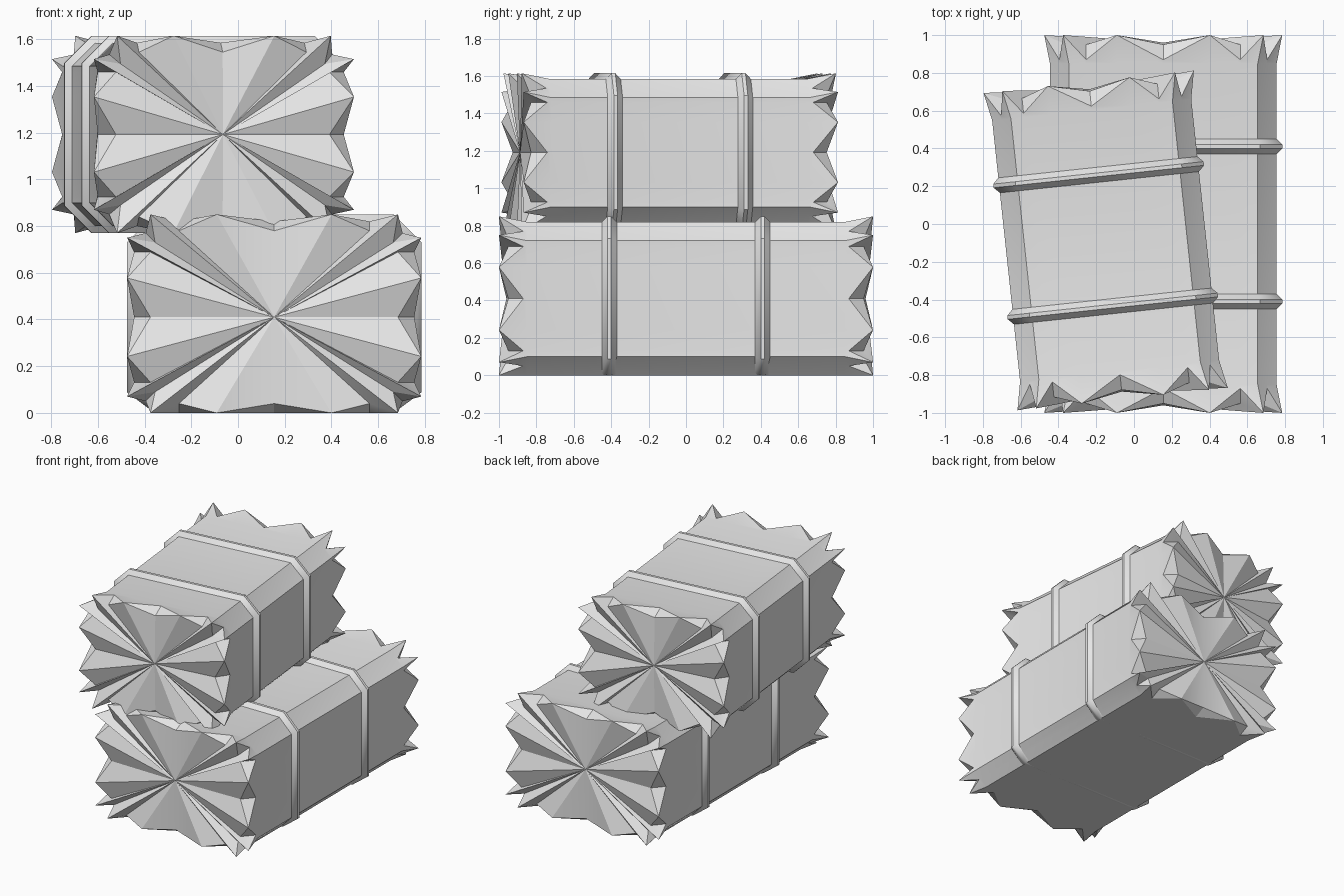
import bpy, bmesh, math
from mathutils import Vector, Matrix

cube = bpy.data.objects.get("Cube")
if cube:
    bpy.data.objects.remove(cube, do_unlink=True)

grey = bpy.data.materials.new("plain_grey")
grey.use_nodes = True
grey.diffuse_color = (0.8, 0.8, 0.8, 1)
grey.node_tree.nodes["Principled BSDF"].inputs["Base Color"].default_value = grey.diffuse_color

CHAMFER, RAISE = 0.1, 0.03


def finish(name, bm, matrix, angle):
    """Turn the bmesh into a shaded object resting on the ground."""
    bm.transform(matrix)
    for v in bm.verts:
        v.co.z = max(v.co.z, 0)
    bmesh.ops.recalc_face_normals(bm, faces=bm.faces)
    mesh = bpy.data.meshes.new(name)
    bm.to_mesh(mesh)
    bm.free()
    mesh.materials.append(grey)
    obj = bpy.data.objects.new(name, mesh)
    bpy.context.collection.objects.link(obj)
    bpy.ops.object.select_all(action='DESELECT')
    obj.select_set(True)
    bpy.context.view_layer.objects.active = obj
    bpy.ops.object.shade_smooth_by_angle(angle=math.radians(angle))


def bridge(bm, a, b):
    for i in range(len(a)):
        j = (i + 1) % len(a)
        bm.faces.new((a[i], a[j], b[j], b[i]))


def outline(hw, hh):
    """Chamfered rectangle as (point, tip point, notch point), tips on even places."""
    points = []
    for k in range(4):
        angle = k * math.pi / 2
        n = Vector((round(math.cos(angle)), round(math.sin(angle))))
        t = Vector((-n.y, n.x))
        dist, half = (hw, hh) if k % 2 == 0 else (hh, hw)
        inset = 0.07 if k % 2 == 0 else 0.04
        end = half - CHAMFER
        for f in (-end, -0.68 * half, -0.41 * half, 0, 0.41 * half, 0.68 * half, end):
            p = n * dist + t * f
            slide = math.copysign(0.03, f) if abs(f) == end else 0
            points.append((p, p + n * RAISE + t * slide, p - n * inset))
        p = n * (dist - CHAMFER / 2) + t * (half - CHAMFER / 2)
        points.append((p, p, p - (n + t) * 0.04))
    return points


def bale_body(name, hw, hl, hh, matrix):
    bm = bmesh.new()
    pts = outline(hw, hh)
    count = len(pts)
    body_rings = []
    for s in (-1, 1):
        def vert(p, y):
            return bm.verts.new((p.x, s * y, p.y))
        body = [vert(p, hl - 0.15) for p, _, _ in pts]
        rim = [vert(p, hl - 0.13) if i % 2 else vert(tip, hl)
               for i, (p, tip, _) in enumerate(pts)]
        cap = [vert(notch, hl - 0.05) if i % 2 else rim[i]
               for i, (_, _, notch) in enumerate(pts)]
        bridge(bm, body, rim)
        centre = bm.verts.new((0, s * (hl - 0.04), 0))
        for i in range(count):
            j = (i + 1) % count
            bm.faces.new((cap[i], cap[j], centre))
            # V-shaped cut between two ragged tips
            if i % 2:
                bm.faces.new((rim[i - 1], cap[i], rim[i]))
                bm.faces.new((cap[i], rim[j], rim[i]))
        body_rings.append(body)
    bridge(bm, *body_rings)
    finish(name, bm, matrix, 25)


def strap(name, hw, hh, y, matrix):
    """Ridged band wrapped round the bale."""
    bm = bmesh.new()
    rings = []
    for dy, lift in ((-0.045, -0.005), (-0.01, RAISE), (0.01, RAISE), (0.045, -0.005)):
        w, h, c = hw + lift, hh + lift, CHAMFER + lift * 0.59
        corners = [(w, c - h), (w, h - c), (w - c, h), (c - w, h),
                   (-w, h - c), (-w, c - h), (c - w, -h), (w - c, -h)]
        rings.append([bm.verts.new((x, y + dy, z)) for x, z in corners])
    for a, b in zip(rings, rings[1:]):
        bridge(bm, a, b)
    finish(name, bm, matrix, 44)


def bale(name, size, strap_y, location, turn):
    hw, hl, hh = size
    matrix = Matrix.Translation(location) @ Matrix.Rotation(math.radians(turn), 4, 'Z')
    bale_body(name + "_bale", hw, hl, hh, matrix)
    strap(name + "_front_strap", hw, hh, -strap_y, matrix)
    strap(name + "_back_strap", hw, hh, strap_y, matrix)


# Two stacked bales, the upper one smaller and turned
bale("lower", (0.6, 1.0, 0.41), 0.41, (0.155, 0, 0.41), 0)
bale("upper", (0.53, 0.845, 0.3925), 0.35, (-0.15, -0.087, 1.1925), 6.1)
